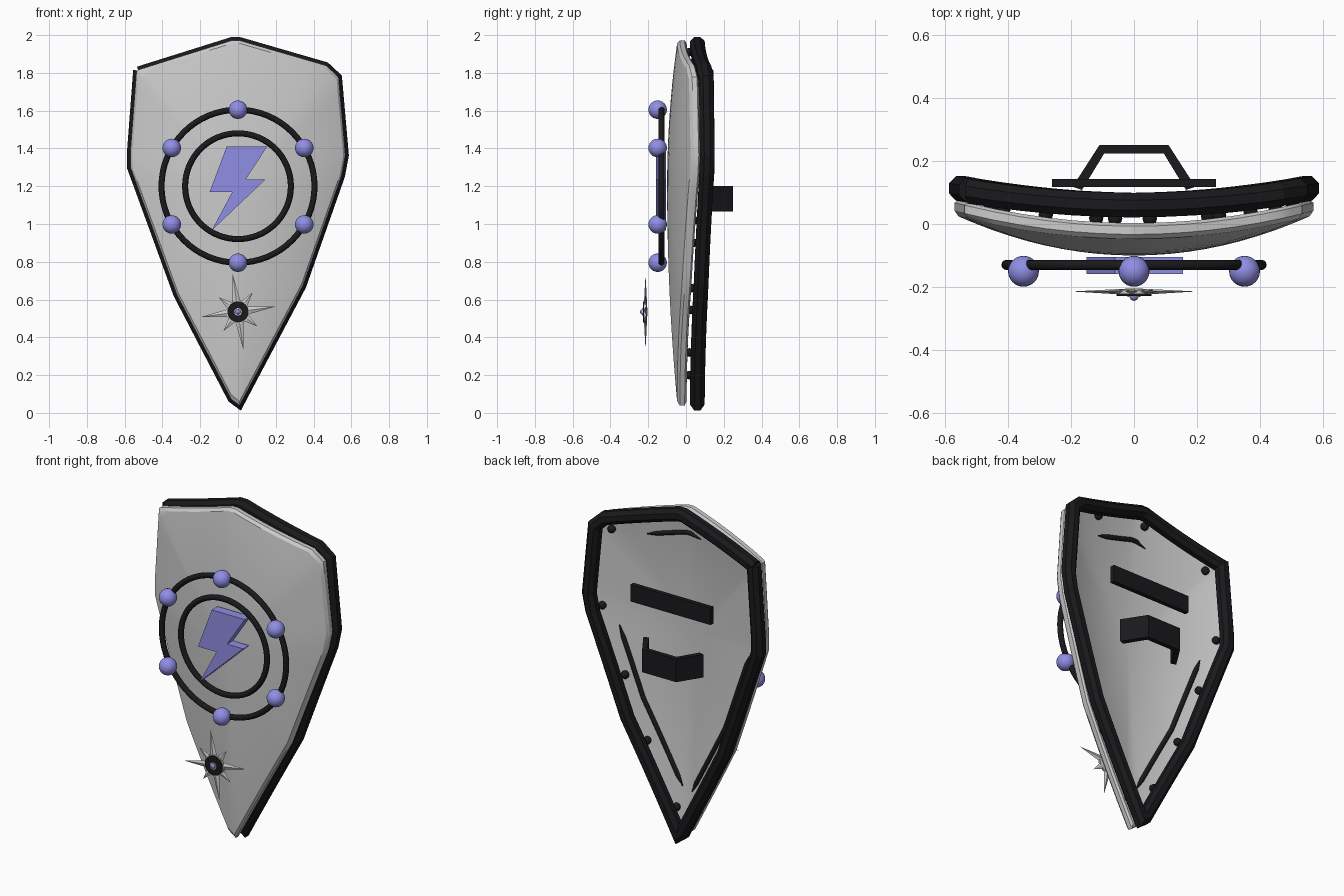
import bpy, bmesh, math
from mathutils import Vector, Matrix

if "Cube" in bpy.data.objects:
    bpy.data.objects.remove(bpy.data.objects["Cube"])


def material(name, rgb):
    m = bpy.data.materials.new(name)
    m.diffuse_color = (*rgb, 1)
    m.use_nodes = True
    m.node_tree.nodes["Principled BSDF"].inputs["Base Color"].default_value = m.diffuse_color
    return m


BLACK = material("black", (0.01, 0.01, 0.012))
PURPLE = material("purple", (0.28, 0.27, 0.78))


def finish(name, bm, mat=None, smooth=None):
    bmesh.ops.recalc_face_normals(bm, faces=bm.faces)
    me = bpy.data.meshes.new(name)
    bm.to_mesh(me)
    bm.free()
    ob = bpy.data.objects.new(name, me)
    bpy.context.collection.objects.link(ob)
    if mat:
        me.materials.append(mat)
    if smooth:
        bpy.ops.object.select_all(action='DESELECT')
        ob.select_set(True)
        bpy.context.view_layer.objects.active = ob
        bpy.ops.object.shade_smooth_by_angle(angle=math.radians(smooth))
    return ob


def bridge(bm, a, b, closed=True):
    n = len(a)
    for i in range(n if closed else n - 1):
        j = (i + 1) % n
        bm.faces.new((a[i], a[j], b[j], b[i]))


def subdivide(pts, step, closed):
    out = []
    for i in range(len(pts) if closed else len(pts) - 1):
        p, q = Vector(pts[i]), Vector(pts[(i + 1) % len(pts)])
        n = max(1, math.ceil((q - p).length / step))
        out += [p.lerp(q, k / n) for k in range(n)]
    return out if closed else out + [Vector(pts[-1])]


def inset(pts, d, closed):
    """Mitred inward offset of a clockwise outline."""
    n, out = len(pts), []
    for i, p in enumerate(pts):
        dirs = []
        if closed or i > 0:
            dirs.append((p - pts[i - 1]).normalized())
        if closed or i < n - 1:
            dirs.append((pts[(i + 1) % n] - p).normalized())
        norms = [Vector((e.y, -e.x)) for e in dirs]
        m = sum(norms, Vector((0, 0))).normalized()
        out.append(p + m * (d / m.dot(norms[0])))
    return out


# Outer outline (x, z), clockwise from the open top left corner
OUTLINE = [(-.535, 1.833), (-.035, 1.99), (.01, 1.99), (.476, 1.855), (.55, 1.786),
           (.587, 1.363), (.566, 1.25), (.36, .664), (.015, .012), (-.05, .06),
           (-.34, .617), (-.587, 1.294), (-.587, 1.394), (-.555, 1.815)]
MID = Vector((0, 1.2))
plate_line = inset(subdivide(OUTLINE, 0.09, True), 0.018, True)


def plate_point(p, s, dy):
    q = MID + (p - MID) * s
    return (q.x, -.045 + .075 * (q.x / .57) ** 2 - .055 * (1 - s * s) + dy, q.y)


def frame_y(x):
    return .06 + .05 * (x / .57) ** 2


# Curved plate: front rings, rim, back rings
bm = bmesh.new()
steps = [.1, .2, .3, .4, .5, .6, .7, .8, .88, .94, .98]
rings = [(s, 0) for s in steps] + [(1, .012), (1, .038)] + [(s, .05) for s in reversed(steps)]
loops = [[bm.verts.new(plate_point(p, s, dy)) for p in plate_line] for s, dy in rings]
for a, b in zip(loops, loops[1:]):
    bridge(bm, a, b)
for loop, dy in ((loops[0], 0), (loops[-1], .05)):
    c = bm.verts.new(plate_point(MID, 0, dy))
    for i in range(len(loop)):
        bm.faces.new((loop[i - 1], loop[i], c))
finish("shield_plate", bm, smooth=30)

# Octagonal frame around the edge, square cut at the open corner
bm = bmesh.new()
path = subdivide(OUTLINE, 0.1, False)
loops = []
for k in range(8):
    a = math.radians(22.5 + 45 * k)
    line = inset(path, .037 - .04 * math.cos(a), False)
    loops.append([bm.verts.new((q.x, frame_y(p.x) + .042 * math.sin(a), q.y))
                  for p, q in zip(path, line)])
for i in range(8):
    bridge(bm, loops[i - 1], loops[i], False)
bm.faces.new([l[0] for l in loops])
bm.faces.new([l[-1] for l in loops])
finish("edge_frame", bm, BLACK)


# Thin tapered ribs showing through the back
def rib(name, pts):
    cu = bpy.data.curves.new(name, 'CURVE')
    cu.dimensions = '3D'
    cu.bevel_depth = .014
    cu.bevel_resolution = 1
    sp = cu.splines.new('POLY')
    sp.points.add(len(pts) - 1)
    for i, (pt, co) in enumerate(zip(sp.points, pts)):
        pt.co = (*co, 1)
        pt.radius = .2 if i in (0, len(pts) - 1) else 1
    cu.materials.append(BLACK)
    bpy.context.collection.objects.link(bpy.data.objects.new(name, cu))


line = [Vector(plate_point(p, .8, .05)) for p in plate_line]
rib("right_rib", sorted([p for p in line if p.x > .02 and .26 < p.z < 1.22], key=lambda p: p.z))
rib("left_rib", sorted([p for p in line if p.x < -.02 and .26 < p.z < 1.22], key=lambda p: p.z))
rib("top_rib", sorted([p for p in line if -.1 < p.x < .26 and p.z > 1.7], key=lambda p: p.x))


def ball(name, loc, r, mat, seg=24):
    bm = bmesh.new()
    bmesh.ops.create_uvsphere(bm, u_segments=seg, v_segments=seg // 2, radius=r,
                              matrix=Matrix.Translation(loc))
    return finish(name, bm, mat, 60)


# Rivets between plate and frame
for x, z in [(.05, .2), (.235, .545), (.37, .9), (.505, 1.28), (.45, 1.74), (.27, 1.85),
             (-.06, 1.91), (-.455, 1.77), (-.52, 1.36), (-.415, 1.02), (-.28, .66), (-.12, .32)]:
    ball("rivet", (x, frame_y(x) - .043, z), .023, BLACK, 12)

# Emblem rings and studs
for name, r in (("outer_ring", .405), ("inner_ring", .28)):
    bpy.ops.mesh.primitive_torus_add(major_radius=r, minor_radius=.016, major_segments=64,
                                     minor_segments=12, location=(0, -.13, 1.2),
                                     rotation=(math.pi / 2, 0, 0))
    ob = bpy.context.object
    ob.name = name
    ob.data.materials.append(BLACK)
    bpy.ops.object.shade_smooth()
for k in range(6):
    a = math.radians(90 + 60 * k)
    ball("ring_stud", (.405 * math.cos(a), -.15, 1.2 + .405 * math.sin(a)), .049, PURPLE)


def prism(name, pts, y0, y1, mat):
    """Extrude an (x, z) outline from y0 to y1."""
    bm = bmesh.new()
    a, b = ([bm.verts.new((x, y, z)) for x, z in pts] for y in (y0, y1))
    bridge(bm, a, b)
    bm.faces.new(a)
    bm.faces.new(b)
    return finish(name, bm, mat)


# Zigzag bolt in the middle
prism("bolt", [(-.06, 1.41), (.155, 1.41), (.04, 1.235), (.145, 1.235),
               (-.14, .965), (-.03, 1.17), (-.15, 1.17)], -.158, -.105, PURPLE)

# Eight pointed star with hub
bm = bmesh.new()
front, back = bm.verts.new((0, -.226, .535)), bm.verts.new((0, -.204, .535))
rim = []
for k in range(16):
    r = .055 if k % 2 else (.2, .128)[k // 2 % 2]
    a = math.radians(8 + 22.5 * k)
    rim.append(bm.verts.new((r * math.cos(a), -.214, .535 + r * math.sin(a))))
for i in range(16):
    bm.faces.new((rim[i - 1], rim[i], front))
    bm.faces.new((rim[i], rim[i - 1], back))
finish("star", bm)


def disc(name, r, y0, y1, mat):
    bm = bmesh.new()
    m = Matrix.Translation((0, (y0 + y1) / 2, .535)) @ Matrix.Rotation(math.pi / 2, 4, 'X')
    bmesh.ops.create_cone(bm, cap_ends=True, segments=32, radius1=r, radius2=r,
                          depth=y1 - y0, matrix=m)
    finish(name, bm, mat, 40)


disc("star_rim", .062, -.222, -.21, None)
disc("star_hub", .056, -.228, -.212, BLACK)
disc("star_collar", .02, -.232, -.214, None)
ball("star_gem", (0, -.23, .535), .014, PURPLE, 16)

# Arm bar and grip on the back
prism("arm_bar", [(-.26, 1.4), (.26, 1.4), (.26, 1.5), (-.26, 1.5)], .117, .143, BLACK)
bm = bmesh.new()
grip = [(-.195, .118), (-.11, .25), (.11, .25), (.195, .118),
        (.165, .108), (.095, .223), (-.095, .223), (-.165, .108)]
a, b = ([bm.verts.new((x, y, z)) for x, y in grip] for z in (1.065, 1.2))
bridge(bm, a, b)
bm.faces.new(a)
bm.faces.new(b)
finish("grip", bm, BLACK)
